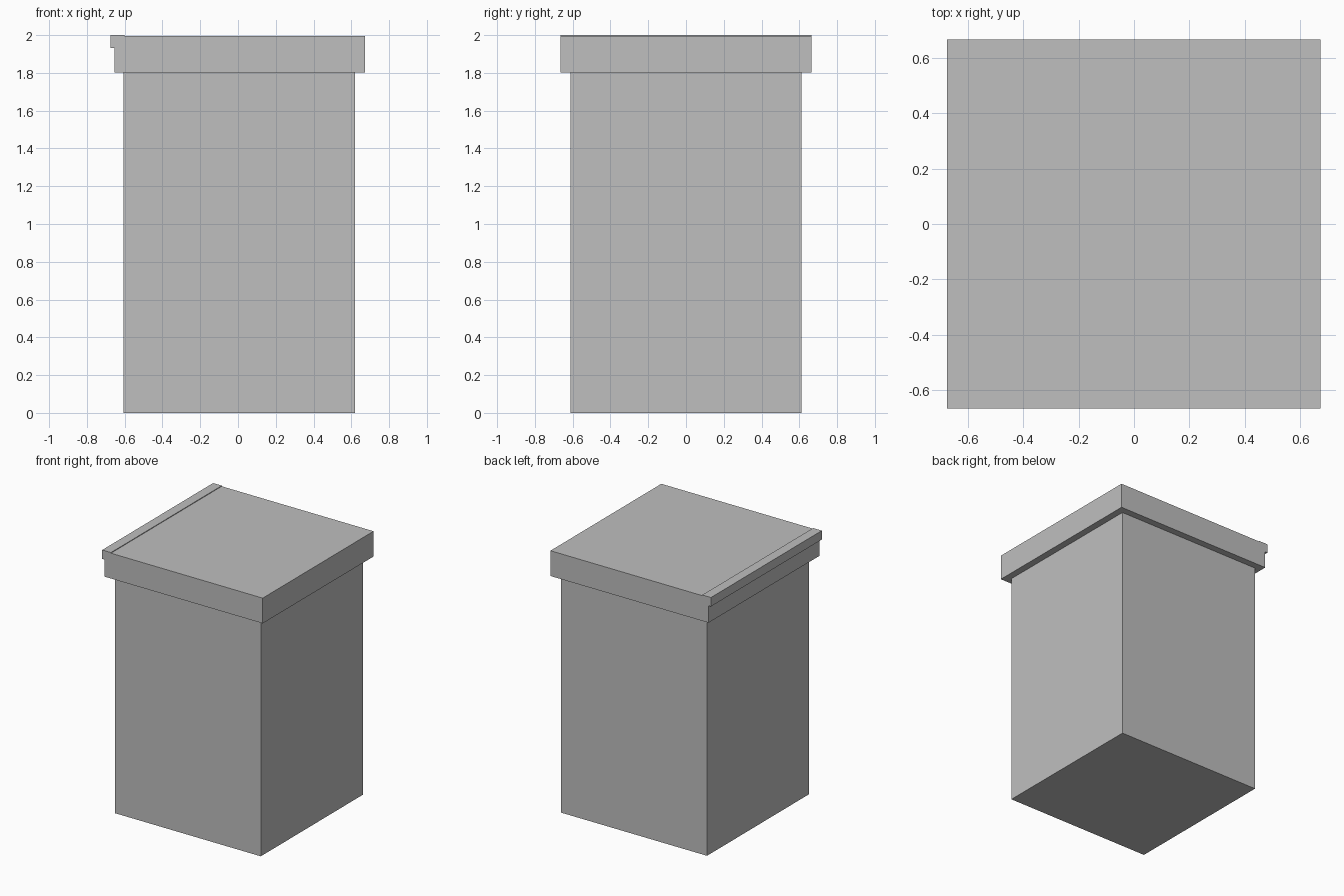
import bpy

cube = bpy.data.objects.get("Cube")
if cube:
    bpy.data.objects.remove(cube, do_unlink=True)

GREY = (0.52, 0.52, 0.52, 1.0)
grey = bpy.data.materials.new("plain_grey")
grey.use_nodes = True
grey.diffuse_color = GREY
grey.node_tree.nodes["Principled BSDF"].inputs["Base Color"].default_value = GREY


def box(name, x, half_depth, z):
    """Add a box spanning x and z ranges, centred on y."""
    bpy.ops.mesh.primitive_cube_add(
        size=1, location=((x[0] + x[1]) / 2, 0, (z[0] + z[1]) / 2))
    part = bpy.context.object
    part.name = name
    part.scale = (x[1] - x[0], 2 * half_depth, z[1] - z[0])
    bpy.ops.object.transform_apply(location=False, rotation=False, scale=True)
    part.data.materials.append(grey)
    return part


# Tall cabinet body
box("body", (-0.605, 0.62), 0.612, (0, 1.803))

# Overhanging frame under the lid
box("rim", (-0.655, 0.673), 0.665, (1.803, 1.932))

# Lid panel and the slightly raised strip along one edge
box("lid", (-0.602, 0.673), 0.665, (1.932, 1.995))
box("lid_edge_strip", (-0.675, -0.602), 0.665, (1.932, 2.0))
